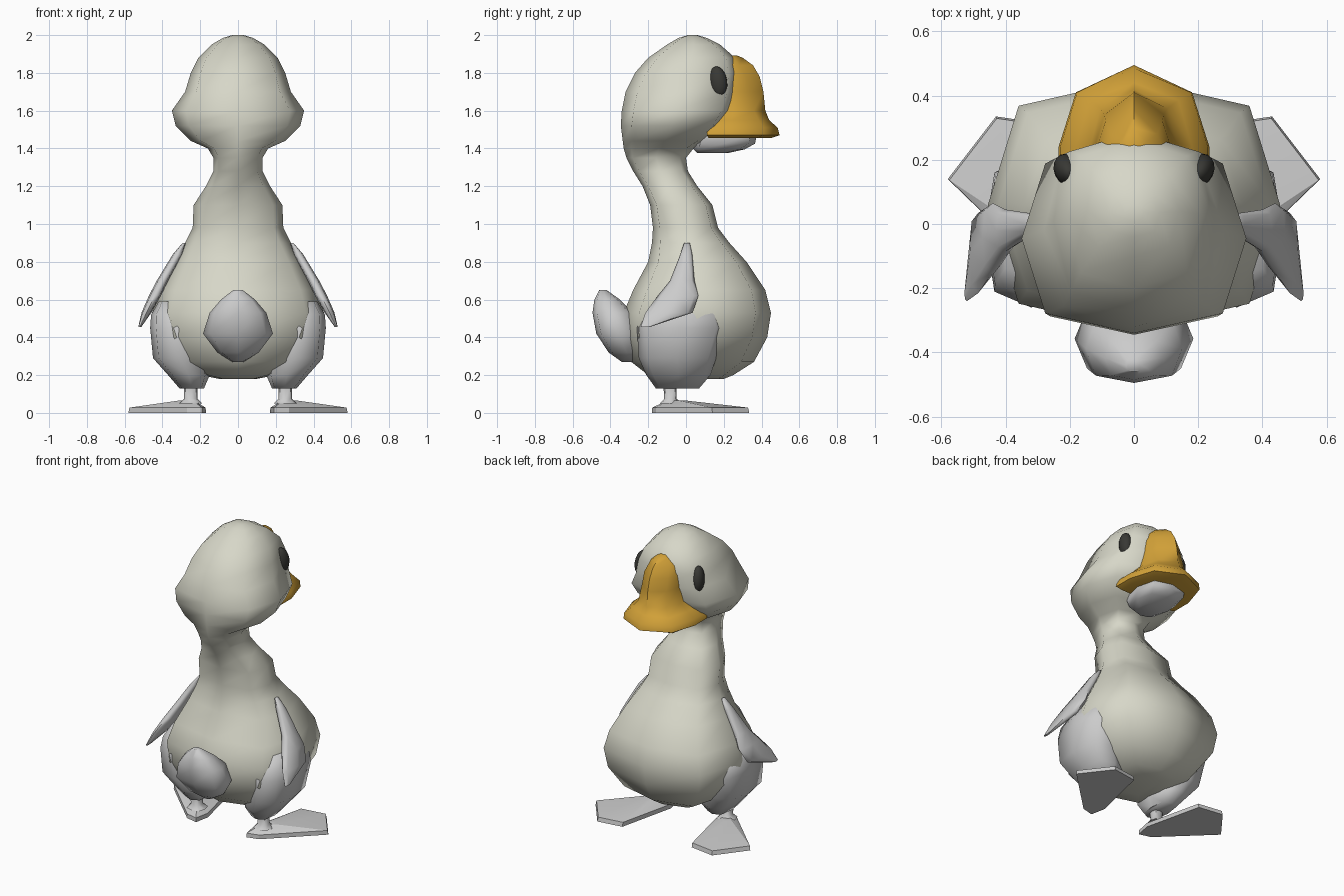
import bpy, bmesh, math

if "Cube" in bpy.data.objects:
    bpy.data.objects.remove(bpy.data.objects["Cube"])

DIAG = 0.79  # corner position of the slightly squarish eight-sided sections


def material(name, rgb):
    m = bpy.data.materials.new(name)
    m.diffuse_color = (*rgb, 1)
    m.use_nodes = True
    m.node_tree.nodes["Principled BSDF"].inputs["Base Color"].default_value = m.diffuse_color
    return m


def oval(z, xc, hw, y0, y1):
    """Eight-sided horizontal section between y0 and y1."""
    yc, hd = (y0 + y1) / 2, (y1 - y0) / 2
    pts = []
    for k in range(8):
        s = DIAG if k % 2 else 1
        a = k * math.pi / 4
        c, d = round(math.cos(a)), round(math.sin(a))
        pts.append((xc + hw * s * c, yc + hd * s * d, z))
    return pts


def loft(name, rings, mat=None, angle=50, side=1):
    """Skin a stack of sections; side=-1 gives the mirrored twin."""
    bm = bmesh.new()
    loops = [[bm.verts.new((p[0] * side, p[1], p[2])) for p in r] for r in rings]
    n = len(loops[0])
    for a, b in zip(loops, loops[1:]):
        for i in range(n):
            j = (i + 1) % n
            bm.faces.new((a[i], a[j], b[j], b[i]))
    bm.faces.new(loops[0])
    bm.faces.new(loops[-1])
    bmesh.ops.recalc_face_normals(bm, faces=bm.faces)
    me = bpy.data.meshes.new(name)
    bm.to_mesh(me)
    bm.free()
    ob = bpy.data.objects.new(name, me)
    bpy.context.collection.objects.link(ob)
    if mat:
        me.materials.append(mat)
    finish(ob, angle)
    return ob


def finish(ob, angle):
    bpy.ops.object.select_all(action='DESELECT')
    ob.select_set(True)
    bpy.context.view_layer.objects.active = ob
    bpy.ops.object.shade_smooth_by_angle(angle=math.radians(angle))


feather = material("feather", (0.68, 0.68, 0.58))
orange = material("orange", (0.65, 0.36, 0.04))
dark = material("dark", (0.04, 0.04, 0.035))

# Body, neck and head: z, half width, back y, front y
body = [(0.18, .10, -.08, .20), (0.20, .20, -.20, .25), (0.27, .33, -.29, .36),
        (0.40, .43, -.33, .43), (0.53, .455, -.33, .45), (0.65, .42, -.28, .42),
        (0.80, .34, -.20, .32), (0.90, .28, -.18, .23), (0.98, .24, -.175, .17),
        (1.10, .235, -.19, .14), (1.20, .17, -.23, .06), (1.28, .13, -.28, .01),
        (1.35, .13, -.315, 0), (1.40, .16, -.33, .04), (1.44, .25, -.335, .11),
        (1.52, .33, -.345, .20), (1.60, .35, -.34, .25), (1.70, .28, -.32, .28),
        (1.80, .25, -.27, .285), (1.88, .21, -.20, .26), (1.95, .14, -.10, .18),
        (1.985, .08, -.04, .11), (2.0, .03, .01, .06)]
loft("body_and_head", [oval(z, 0, w, a, b) for z, w, a, b in body], feather, 80)

# Upper beak: z, half width, back y, shoulder y, front y
beak = [(1.455, .20, .12, .37, .45), (1.47, .235, .11, .41, .495),
        (1.51, .23, .11, .41, .485), (1.55, .18, .14, .385, .44),
        (1.60, .135, .18, .36, .42), (1.70, .12, .20, .34, .41),
        (1.78, .115, .20, .32, .39), (1.84, .095, .20, .28, .355),
        (1.88, .05, .20, .255, .30), (1.892, .02, .20, .24, .27)]
loft("upper_beak", [[(-w, a, z), (w, a, z), (w, (a + s) / 2 - .02, z), (w * .77, s, z),
                     (0, f, z), (-w * .77, s, z), (-w, (a + s) / 2 - .02, z)]
                    for z, w, a, s, f in beak], orange, 50)

# Lower beak
jaw = [(1.375, .07, .06, .22), (1.395, .12, .04, .31),
       (1.425, .15, .04, .365), (1.47, .15, .05, .375)]
loft("lower_beak", [oval(z, 0, w, a, b) for z, w, a, b in jaw], None, 60)

# Tail
tail = [(.27, .03, -.34, -.22), (.32, .11, -.41, -.22), (.42, .185, -.475, -.24),
        (.53, .15, -.495, -.28), (.60, .09, -.485, -.35), (.65, .025, -.46, -.42)]
loft("tail", [oval(z, 0, w, a, b) for z, w, a, b in tail], None, 60)

# Paired parts: z, centre x, half width, back y, front y
wing = [(.90, .285, .008, -.01, .02), (.84, .32, .025, -.03, .033),
        (.70, .40, .03, -.085, .045), (.62, .44, .032, -.15, .065),
        (.53, .485, .026, -.215, .035), (.455, .52, .008, -.24, -.19)]
thigh = [(.13, .245, .065, -.16, .07), (.20, .26, .11, -.21, .13),
         (.29, .31, .14, -.25, .16), (.45, .32, .145, -.26, .21),
         (.52, .33, .13, -.23, .19), (.59, .33, .09, -.17, .13)]
leg = [(.05, .25, .06, -.14, -.02), (.075, .25, .035, -.115, -.05),
       (.15, .25, .035, -.12, -.05)]
sole = [(.19, -.18), (.17, -.08), (.26, .31), (.43, .335), (.58, .14), (.27, -.16)]
ankle = (.25, -.08)


def foot_ring(z, k):
    return [(ankle[0] + (x - ankle[0]) * k, ankle[1] + (y - ankle[1]) * k, z) for x, y in sole]


for label, side in (("right", 1), ("left", -1)):
    loft(label + "_wing", [oval(*r) for r in wing], None, 70, side)
    loft(label + "_thigh", [oval(*r) for r in thigh], None, 60, side)
    loft(label + "_leg", [oval(*r) for r in leg], None, 60, side)
    loft(label + "_foot", [foot_ring(0, 1), foot_ring(.028, .985), foot_ring(.065, .2)],
         None, 30, side)
    # Eye
    bpy.ops.mesh.primitive_uv_sphere_add(segments=16, ring_count=10, radius=1,
                                         location=(.207 * side, .168, 1.75))
    eye = bpy.context.object
    eye.name = label + "_eye"
    eye.scale = (.042, .052, .085)
    eye.rotation_euler = (math.radians(8), 0, math.radians(-25 * side))
    eye.data.materials.append(dark)
    finish(eye, 60)
